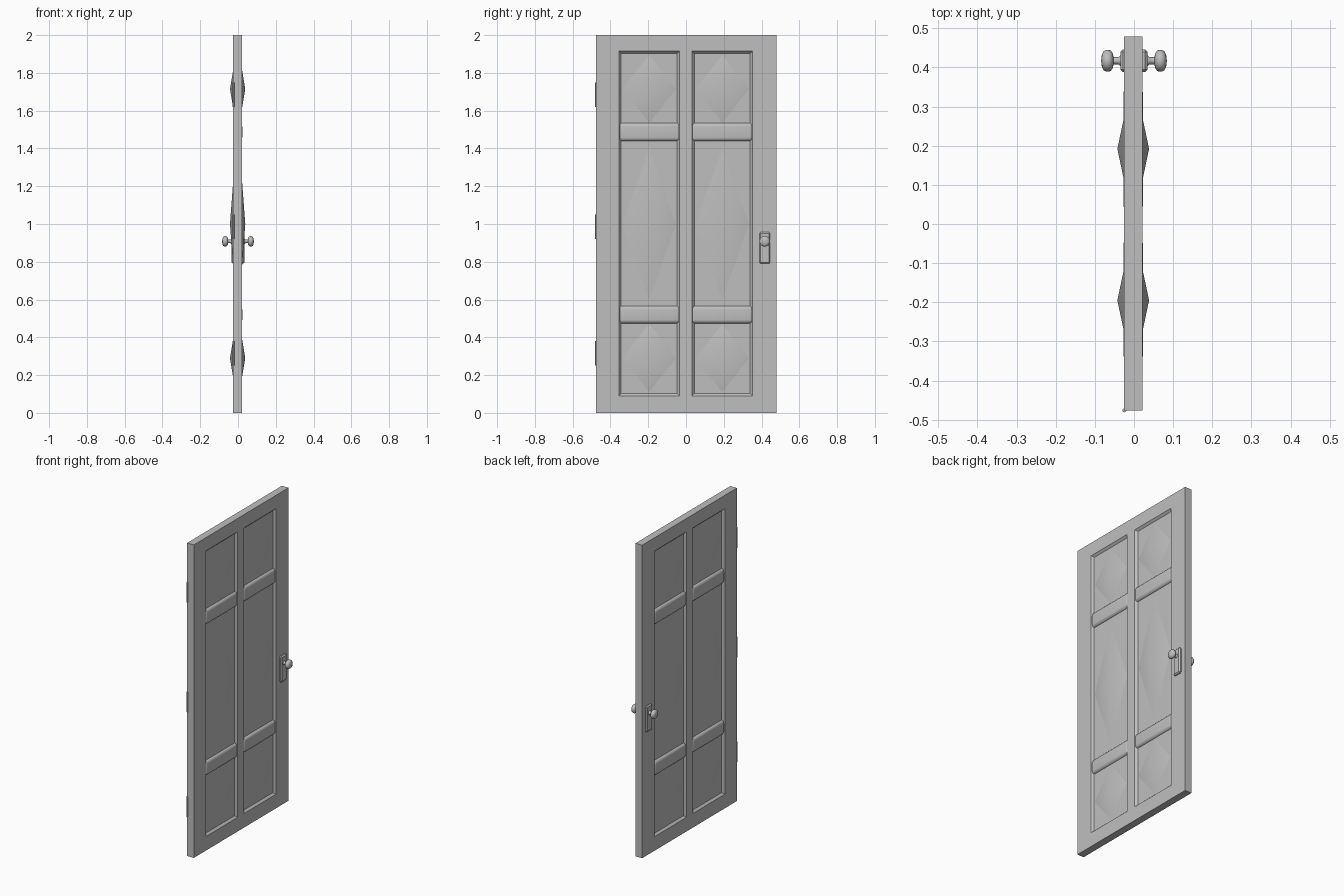
import bpy, bmesh, math
from mathutils import Matrix, Vector

if "Cube" in bpy.data.objects:
    bpy.data.objects.remove(bpy.data.objects["Cube"])

CX = -0.002            # middle of the door thickness
HALF = 0.0235          # half thickness
FIELD = 0.0105         # panel field distance from the middle
PANELS = [(0.29, 0.18), (1.0, 0.40), (1.715, 0.18)]   # centre z, half height

grey = bpy.data.materials.new("grey")
grey.diffuse_color = (0.52, 0.52, 0.52, 1)
grey.use_nodes = True
grey.node_tree.nodes["Principled BSDF"].inputs["Base Color"].default_value = grey.diffuse_color


def finish(name, bm, smooth=None):
    bmesh.ops.recalc_face_normals(bm, faces=bm.faces)
    me = bpy.data.meshes.new(name)
    bm.to_mesh(me)
    bm.free()
    me.materials.append(grey)
    ob = bpy.data.objects.new(name, me)
    bpy.context.collection.objects.link(ob)
    if smooth:
        bpy.ops.object.select_all(action='DESELECT')
        ob.select_set(True)
        bpy.context.view_layer.objects.active = ob
        bpy.ops.object.shade_smooth_by_angle(angle=math.radians(smooth))
    return ob


def box(name, lo, hi, bevel=0, segments=1, smooth=None):
    bm = bmesh.new()
    lo, hi = Vector(lo), Vector(hi)
    m = Matrix.Translation((lo + hi) / 2) @ Matrix.Diagonal((*(hi - lo), 1))
    bmesh.ops.create_cube(bm, size=1, matrix=m)
    if bevel:
        bmesh.ops.bevel(bm, geom=bm.edges[:], offset=bevel, segments=segments,
                        profile=0.5, affect='EDGES')
    return finish(name, bm, smooth)


# Door slab: gridded on both faces, two tall fields sunk with sloped borders
ys = [-0.477, -0.355, -0.035, 0.032, 0.352, 0.479]
zs = [0, 0.09, 1.915, 2]
bm = bmesh.new()
fields = []
for x in (CX - HALF, CX + HALF):
    g = [[bm.verts.new((x, y, z)) for z in zs] for y in ys]
    for i in range(len(ys) - 1):
        for j in range(len(zs) - 1):
            f = bm.faces.new((g[i][j], g[i + 1][j], g[i + 1][j + 1], g[i][j + 1]))
            if j == 1 and i in (1, 3):
                fields.append(f)
rim = [e for e in bm.edges if e.is_boundary]
bmesh.ops.bridge_loops(bm, edges=rim)
bmesh.ops.recalc_face_normals(bm, faces=bm.faces)
bmesh.ops.inset_individual(bm, faces=fields, thickness=0.012,
                           depth=FIELD - HALF, use_even_offset=True)
finish("door_slab", bm)

# Rounded cross rails over the fields
for col, (y0, y1) in enumerate([(-0.357, -0.029), (0.026, 0.356)]):
    for row, (z0, z1) in enumerate([(0.473, 0.568), (1.438, 1.536)]):
        box(f"cross_rail_{col}_{row}", (CX - HALF - 0.001, y0, z0),
            (CX + HALF + 0.001, y1, z1), 0.02, 5, 40)

# Raised diamond on every panel, both sides
for side, s in (("right", 1), ("left", -1)):
    for cy in (-0.195, 0.192):
        for cz, hz in PANELS:
            bm = bmesh.new()
            base = CX + s * FIELD
            ring = [bm.verts.new((base, cy + a * 0.142, cz + b * hz))
                    for a, b in ((1, 0), (0, 1), (-1, 0), (0, -1))]
            tip = bm.verts.new((CX + s * 0.0405, cy, cz))
            for k in range(4):
                bm.faces.new((ring[k], ring[(k + 1) % 4], tip))
            bm.faces.new(ring)
            finish(f"diamond_{side}", bm, 30)

# Lock plates and turned knobs, both sides
KNOB = [(0.030, 0.013), (0.036, 0.013), (0.040, 0.009), (0.052, 0.009),
        (0.054, 0.018), (0.058, 0.025), (0.064, 0.028), (0.071, 0.028),
        (0.078, 0.024), (0.082, 0.016), (0.084, 0.0)]
for side, s in (("right", 1), ("left", -1)):
    x0, x1 = sorted((s * 0.015, s * 0.035))
    box(f"lock_plate_{side}", (x0, 0.388, 0.79), (x1, 0.446, 0.957), 0.007)
    bm = bmesh.new()
    pts = [bm.verts.new((s * x, 0.417, 0.908 + r)) for x, r in KNOB]
    edges = [bm.edges.new(p) for p in zip(pts, pts[1:])]
    bmesh.ops.spin(bm, geom=pts + edges, cent=(0, 0.417, 0.908), axis=(1, 0, 0),
                   angle=math.tau, steps=24)
    bmesh.ops.remove_doubles(bm, verts=bm.verts, dist=0.0002)
    finish(f"knob_{side}", bm, 45)

# Hinge barrels on the rear corner edge
for z in (0.315, 0.985, 1.685):
    bm = bmesh.new()
    bmesh.ops.create_cone(bm, cap_ends=True, segments=12, radius1=0.005,
                          radius2=0.005, depth=0.13,
                          matrix=Matrix.Translation((CX - HALF + 0.001, -0.476, z)))
    finish("hinge", bm, 40)
